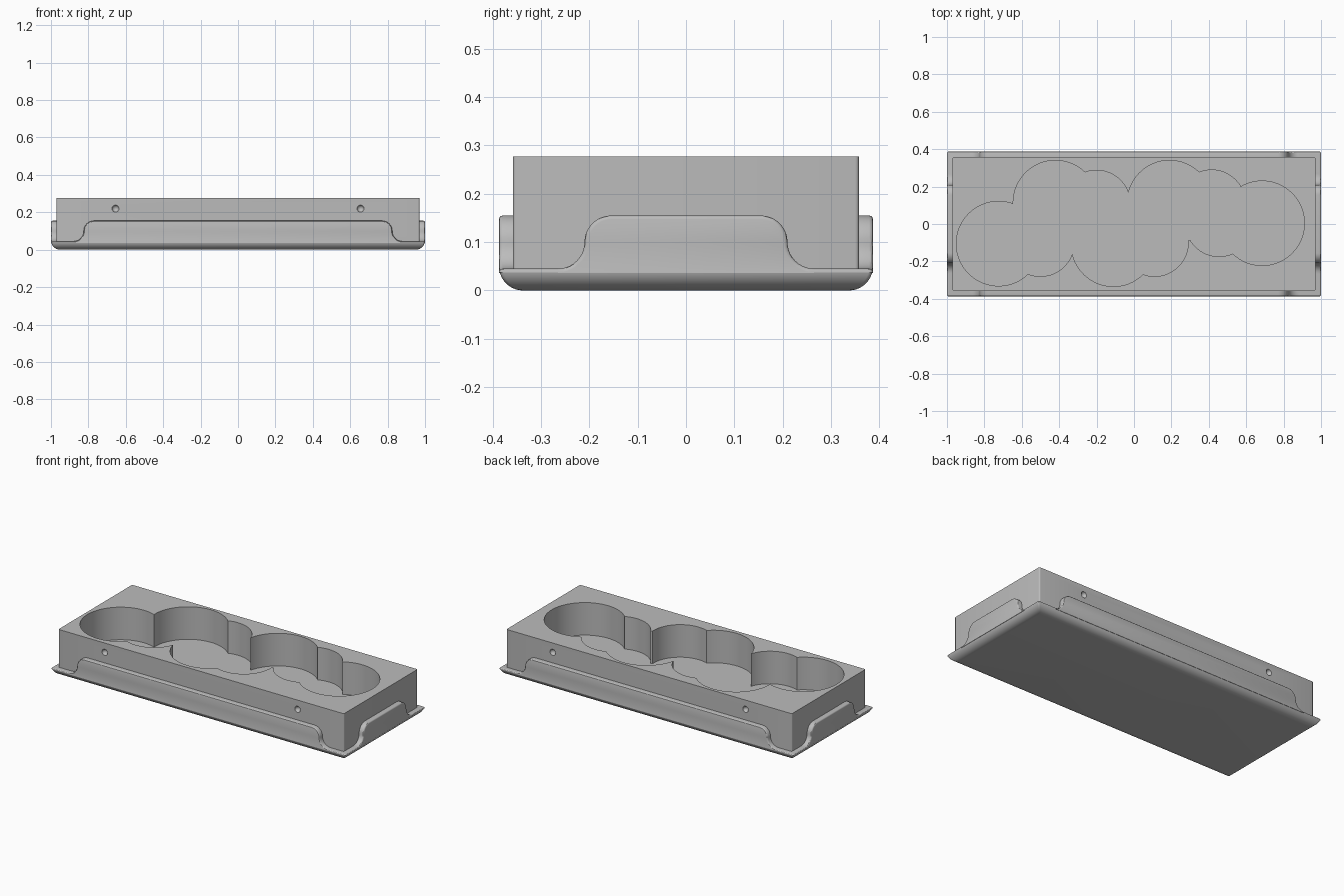
import bpy, bmesh, math
from mathutils import Matrix, Vector

if "Cube" in bpy.data.objects:
    bpy.data.objects.remove(bpy.data.objects["Cube"])

HX, HY = 1.0, 0.387            # tray half sizes
BX, BY, TOP = 0.97, 0.358, 0.277   # block half sizes and height
LIP, WALL_TOP, FLOOR = 0.045, 0.155, 0.077

grey = bpy.data.materials.new("plain_grey")
grey.use_nodes = True
colour = (0.5, 0.5, 0.5, 1)
grey.diffuse_color = colour
grey.node_tree.nodes["Principled BSDF"].inputs["Base Color"].default_value = colour


def finish(name, bm):
    bmesh.ops.recalc_face_normals(bm, faces=bm.faces[:])
    mesh = bpy.data.meshes.new(name)
    bm.to_mesh(mesh)
    bm.free()
    mesh.materials.append(grey)
    obj = bpy.data.objects.new(name, mesh)
    bpy.context.collection.objects.link(obj)
    return obj


def select(obj):
    bpy.ops.object.select_all(action='DESELECT')
    obj.select_set(True)
    bpy.context.view_layer.objects.active = obj


def smooth(obj):
    select(obj)
    bpy.ops.object.shade_smooth_by_angle(angle=math.radians(30))


def arc(cx, cy, r, start, end, n):
    angles = [math.radians(start + (end - start) * i / n) for i in range(n + 1)]
    return [(cx + r * math.cos(a), cy + r * math.sin(a)) for a in angles]


def loft(name, hx, hy, corner, levels):
    """Stack rounded rectangles given as (inset, z) levels."""
    bm = bmesh.new()
    rings = []
    for inset, z in levels:
        ring = []
        for k, (sx, sy) in enumerate([(1, 1), (-1, 1), (-1, -1), (1, -1)]):
            cx, cy = sx * (hx - inset - corner), sy * (hy - inset - corner)
            ring += [bm.verts.new((x, y, z))
                     for x, y in arc(cx, cy, corner, 90 * k, 90 * k + 90, 4)]
        rings.append(ring)
    for low, high in zip(rings, rings[1:]):
        for i in range(len(low)):
            j = (i + 1) % len(low)
            bm.faces.new((low[i], low[j], high[j], high[i]))
    bm.faces.new(rings[0])
    bm.faces.new(rings[-1])
    return finish(name, bm)


def side_wall(name, flat, outer, turn):
    """Raised wall with S-shaped shoulders and a softened outer edge."""
    r = (WALL_TOP - LIP) / 2
    mid = LIP + r
    right = arc(flat, mid, r, 90, 0, 10) + arc(flat + 2 * r, mid, r, 180, 270, 10)[1:]
    left = [(-u, z) for u, z in reversed(right)]
    end = flat + 2 * r
    low = LIP - 0.009
    outline = left + right + [(end, low), (-end, low)]
    bm = bmesh.new()
    front = [bm.verts.new((u, -outer, z)) for u, z in outline]
    back = [bm.verts.new((u, -outer + 0.032, z)) for u, z in outline]
    cap = bm.faces.new(front)
    bm.faces.new(back[::-1])
    for i in range(len(front)):
        j = (i + 1) % len(front)
        bm.faces.new((front[i], back[i], back[j], front[j]))
    bmesh.ops.recalc_face_normals(bm, faces=bm.faces[:])
    soft = [e for e in cap.edges if all(v.co.z > LIP - 0.001 for v in e.verts)]
    bmesh.ops.bevel(bm, geom=soft, offset=0.008, segments=3, profile=0.5, affect='EDGES')
    bm.transform(Matrix.Rotation(turn, 4, 'Z'))
    smooth(finish(name, bm))


# Tray base: round underside, softened lip
R, F = 0.05, 0.008
levels = [(R - x, R + z) for x, z in arc(0, 0, R, -90, -10, 9)]
levels += [(x - F + F, z) for x, z in
           [(F - c, s) for c, s in arc(0, LIP - F, F, 0, 90, 4)]]
smooth(loft("tray_base", HX, HY, 0.008, levels))

# Four tray walls
for label, flat, outer, turn in [("front", 0.77, HY, 0), ("left", 0.155, HX, 90),
                                 ("back", 0.77, HY, 180), ("right", 0.155, HX, 270)]:
    side_wall(label + "_wall", flat, outer, math.radians(turn))

# Block with the scalloped opening
block = loft("insert_block", BX, BY, 0.008, [(0, LIP - 0.01), (0, TOP)])
BIG, SMALL = 0.226, 0.18
wells = [(-0.724, -0.105, BIG), (-0.42, 0.114, BIG), (-0.11, -0.108, BIG),
         (0.19, 0.114, BIG), (0.685, 0.004, BIG),
         (-0.5, -0.1, SMALL), (-0.2, 0.107, SMALL), (0.11, -0.1, SMALL),
         (0.415, 0.109, SMALL), (0.455, 0.006, SMALL)]
cutters = []
for i, (x, y, r) in enumerate(wells):
    bm = bmesh.new()
    bmesh.ops.create_cone(bm, cap_ends=True, segments=72, radius1=r, radius2=r,
                          depth=1 + 0.01 * i)
    bm.transform(Matrix.Translation((x, y, 0.1)) @ Matrix.Rotation(0.01 * i, 4, 'Z'))
    cutters.append(finish("well_cutter", bm))

# Round dimples on the front and back of the block
for x in (-0.655, 0.655):
    for s in (-1, 1):
        bm = bmesh.new()
        bmesh.ops.create_uvsphere(bm, u_segments=24, v_segments=13, radius=0.019)
        bm.transform(Matrix.Translation((x, s * (BY + 0.002), 0.22)))
        cutters.append(finish("dimple_cutter", bm))

for cutter in cutters:
    cutter.hide_render = True
    cut = block.modifiers.new("cut", 'BOOLEAN')
    cut.operation = 'DIFFERENCE'
    cut.solver = 'EXACT'
    cut.object = cutter
    select(block)
    bpy.ops.object.modifier_apply(modifier=cut.name)
    bpy.data.objects.remove(cutter)
smooth(block)

# Floor of the opening
loft("well_floor", BX - 0.01, BY - 0.01, 0.005, [(0, LIP - 0.005), (0, FLOOR)])
